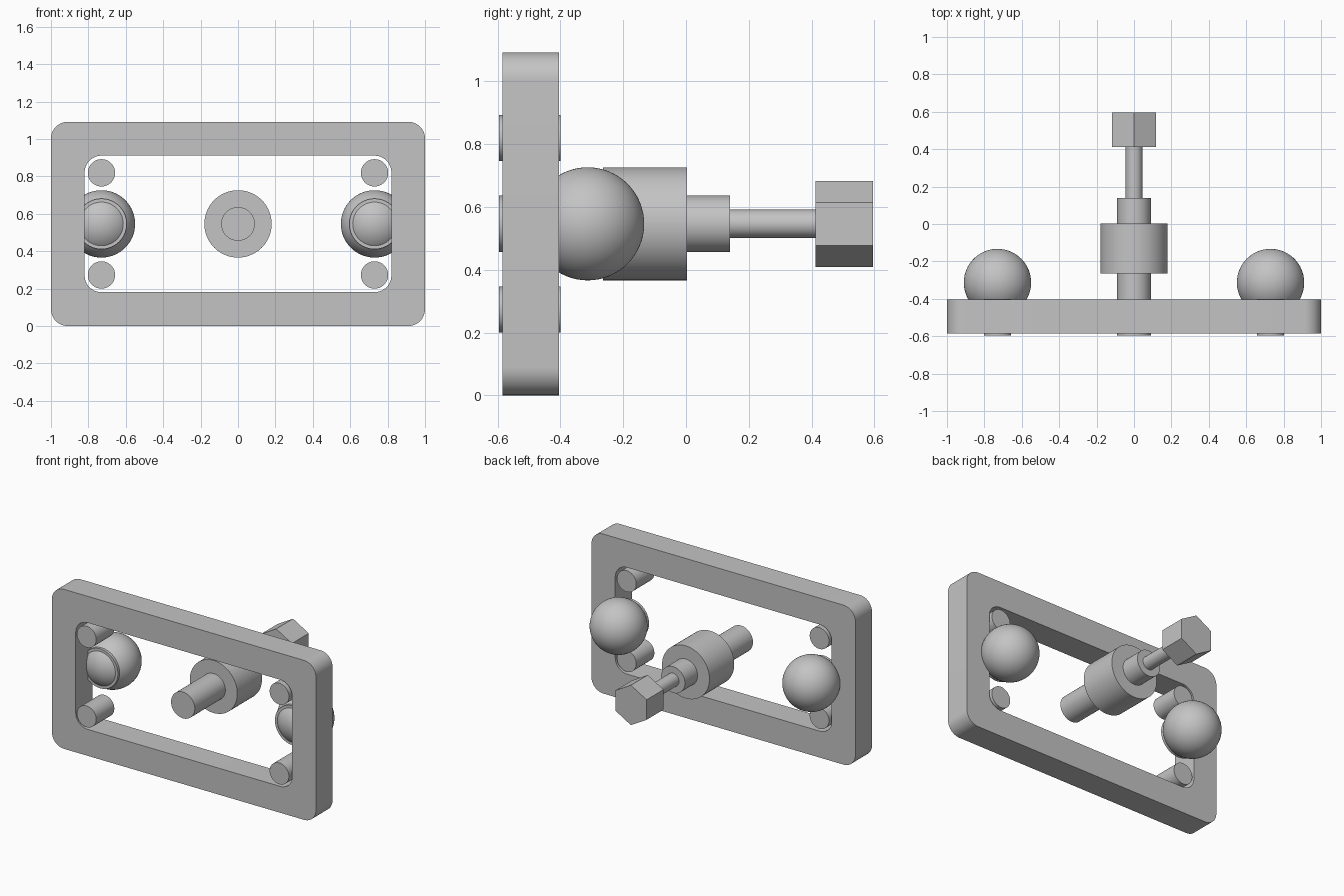
import bpy, bmesh
from math import sin, cos, pi, radians
from mathutils import Matrix, Vector

cube = bpy.data.objects.get("Cube")
if cube:
    bpy.data.objects.remove(cube, do_unlink=True)

MID_Z = 0.546     # height of the shared axis
SIDE_X = 0.73     # sideways distance of balls and pins

grey = bpy.data.materials.new("plain_grey")
grey.use_nodes = True
grey.diffuse_color = (0.55, 0.55, 0.55, 1)
grey.node_tree.nodes["Principled BSDF"].inputs["Base Color"].default_value = grey.diffuse_color


def finish(name, bm, smooth=True):
    """Turn a bmesh into a grey object, smooth with sharp edges kept."""
    bmesh.ops.recalc_face_normals(bm, faces=bm.faces)
    mesh = bpy.data.meshes.new(name)
    bm.to_mesh(mesh)
    bm.free()
    mesh.materials.append(grey)
    obj = bpy.data.objects.new(name, mesh)
    bpy.context.collection.objects.link(obj)
    if smooth:
        bpy.ops.object.select_all(action='DESELECT')
        obj.select_set(True)
        bpy.context.view_layer.objects.active = obj
        bpy.ops.object.shade_smooth_by_angle(angle=radians(30))
    return obj


def rod(name, radius, y0, y1, x=0, z=MID_Z, sides=64):
    """Cylinder or prism lying along y."""
    bm = bmesh.new()
    place = Matrix.Translation((x, (y0 + y1) / 2, z)) @ Matrix.Rotation(pi / 2, 4, 'X')
    bmesh.ops.create_cone(bm, cap_ends=True, segments=sides, radius1=radius,
                          radius2=radius, depth=y1 - y0, matrix=place)
    return finish(name, bm, smooth=sides > 8)


def ball(name, radius, x, y):
    bm = bmesh.new()
    place = Matrix.Translation((x, y, MID_Z)) @ Matrix.Rotation(pi / 2, 4, 'X')
    bmesh.ops.create_uvsphere(bm, u_segments=64, v_segments=32, radius=radius, matrix=place)
    return finish(name, bm)


def rounded_loop(bm, half_x, half_z, radius, y, steps=12):
    """Closed loop of vertices around a rounded rectangle."""
    verts = []
    corners = [(1, 1), (-1, 1), (-1, -1), (1, -1)]
    for i, (sx, sz) in enumerate(corners):
        for k in range(steps + 1):
            a = (i + k / steps) * pi / 2
            verts.append(bm.verts.new((sx * (half_x - radius) + radius * cos(a), y,
                                       MID_Z + sz * (half_z - radius) + radius * sin(a))))
    return verts


# Frame: rounded rectangular ring
bm = bmesh.new()
outer = rounded_loop(bm, 1.0, MID_Z, 0.09, -0.585)
inner = rounded_loop(bm, 0.82, 0.365, 0.09, -0.585)
n = len(outer)
ring = [bm.faces.new((outer[i], outer[(i + 1) % n], inner[(i + 1) % n], inner[i]))
        for i in range(n)]
extruded = bmesh.ops.extrude_face_region(bm, geom=ring, use_keep_orig=True)
bmesh.ops.translate(bm, vec=Vector((0, 0.18, 0)),
                    verts=[g for g in extruded["geom"] if isinstance(g, bmesh.types.BMVert)])
finish("frame", bm)

# Balls with collars, and corner pins, on both sides
for side, s in (("left", 1), ("right", -1)):
    ball(side + "_ball", 0.18, s * SIDE_X, -0.313)
    rod(side + "_ball_collar", 0.135, -0.45, -0.38, x=s * SIDE_X)
    for level, dz in (("upper", 1), ("lower", -1)):
        rod(f"{side}_{level}_pin", 0.073, -0.596, -0.4, x=s * SIDE_X,
            z=MID_Z + dz * 0.273)

# Central shaft, drum, spindle and hexagonal head
rod("shaft", 0.09, -0.596, 0.14)
rod("drum", 0.18, -0.265, 0.003)
rod("spindle", 0.045, 0.13, 0.42)
rod("hex_head", 0.137, 0.413, 0.596, sides=6)
